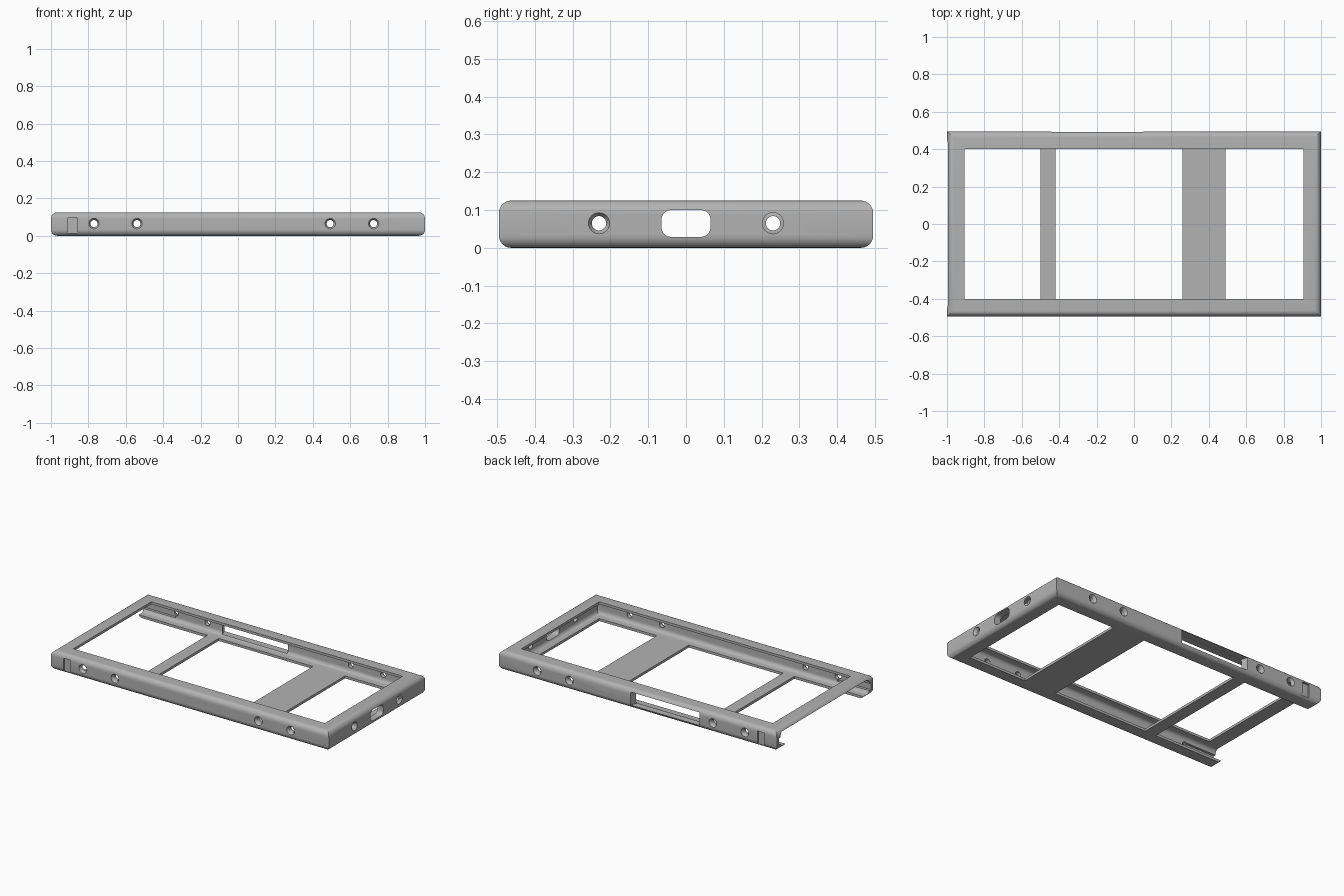
import bpy, bmesh, math
from mathutils import Matrix, Vector

old = bpy.data.objects.get("Cube")
if old:
    bpy.data.objects.remove(old, do_unlink=True)

grey = bpy.data.materials.new("plain grey")
grey.use_nodes = True
colour = (0.45, 0.45, 0.45, 1)
grey.diffuse_color = colour
grey.node_tree.nodes["Principled BSDF"].inputs["Base Color"].default_value = colour


def finish(name, bm):
    bmesh.ops.recalc_face_normals(bm, faces=bm.faces)
    mesh = bpy.data.meshes.new(name)
    bm.to_mesh(mesh)
    bm.free()
    obj = bpy.data.objects.new(name, mesh)
    bpy.context.collection.objects.link(obj)
    mesh.materials.append(grey)
    return obj


def box(name, xs, ys, zs, radius=0, axes="", segments=5):
    """Box between limits; edges running along the given axes are rounded."""
    bm = bmesh.new()
    bmesh.ops.create_cube(bm, size=1)
    for v in bm.verts:
        v.co = [lim[0] if c < 0 else lim[1] for c, lim in zip(v.co, (xs, ys, zs))]
    if radius:
        picked = []
        for e in bm.edges:
            d = e.verts[0].co - e.verts[1].co
            if "xyz"[max(range(3), key=lambda i: abs(d[i]))] in axes:
                picked.append(e)
        bmesh.ops.bevel(bm, geom=picked, offset=radius, segments=segments,
                        profile=0.5, affect="EDGES")
    return finish(name, bm)


def cone(name, centre, direction, r1, r2, depth):
    bm = bmesh.new()
    turn = Vector(direction).to_track_quat("Z", "Y").to_matrix().to_4x4()
    bmesh.ops.create_cone(bm, cap_ends=True, segments=24, radius1=r1, radius2=r2,
                          depth=depth, matrix=Matrix.Translation(centre) @ turn)
    return finish(name, bm)


def cut(target, cutter):
    mod = target.modifiers.new("cut", "BOOLEAN")
    mod.operation = "DIFFERENCE"
    mod.solver = "EXACT"
    mod.object = cutter
    bpy.context.view_layer.objects.active = target
    bpy.ops.object.modifier_apply(modifier=mod.name)
    bpy.data.objects.remove(cutter, do_unlink=True)


H, W, MID = 0.125, 0.495, 0.065

# Outer shell with rounded horizontal edges and mitred corners
frame = box("frame", (-1, 1), (-W, W), (0, H), 0.033, "xy", 6)

# Hollow channel, open at the -x end
cut(frame, box("cavity", (-1.2, 0.957), (-0.457, 0.457), (0.016, 0.109), 0.025, "xy"))
# Opening through top and bottom
cut(frame, box("opening", (-0.905, 0.905), (-0.4, 0.4), (-0.1, 0.3)))
# Bottom left open at the sliding end
cut(frame, box("end_gap", (-1.2, -0.8), (-0.401, 0.401), (-0.1, 0.06)))

for side in (-1, 1):
    # Guide groove inside the sliding end
    ys = sorted((side * 0.42, side * 0.473))
    cut(frame, box("groove", (-1.2, -0.77), ys, (0.035, 0.08)))
    # Clip recess on the outer face
    ys = sorted((side * (W - 0.011), side * 0.6))
    cut(frame, box("recess", (-0.91, -0.86), ys, (0.012, 0.098)))
    # Countersunk holes in the long walls
    for x in (-0.77, -0.54, 0.493, 0.725):
        cut(frame, cone("hole", (x, side * 0.47, MID), (0, side, 0), 0.019, 0.019, 0.12))
        cut(frame, cone("sink", (x, side * W, MID), (0, side, 0), 0.019, 0.037, 0.03))
    # Countersunk holes in the end wall
    cut(frame, cone("hole", (0.97, side * 0.23, MID), (1, 0, 0), 0.019, 0.019, 0.12))
    cut(frame, cone("sink", (1, side * 0.23, MID), (1, 0, 0), 0.019, 0.037, 0.03))

# Rounded port in the end wall
cut(frame, box("port", (0.93, 1.1), (-0.065, 0.065), (0.029, 0.1), 0.025, "x"))

# Side window in the back wall, flared outward at its ends
window = box("window", (-0.42, 0.03), (0.42, 0.52), (0.022, 0.106))
for v in window.data.vertices:
    if v.co.y > 0.5:
        v.co.x += math.copysign(0.03, v.co.x + 0.2)
cut(frame, window)

# Flat cross bars on the bottom
bars = [box("narrow_cross_bar", (-0.5, -0.42), (-0.405, 0.405), (0, 0.016)),
        box("wide_cross_bar", (0.26, 0.49), (-0.405, 0.405), (0, 0.016))]

for obj in bpy.context.selected_objects:
    obj.select_set(False)
for obj in [frame] + bars:
    obj.select_set(True)
bpy.context.view_layer.objects.active = frame
bpy.ops.object.shade_smooth_by_angle(angle=math.radians(30))
